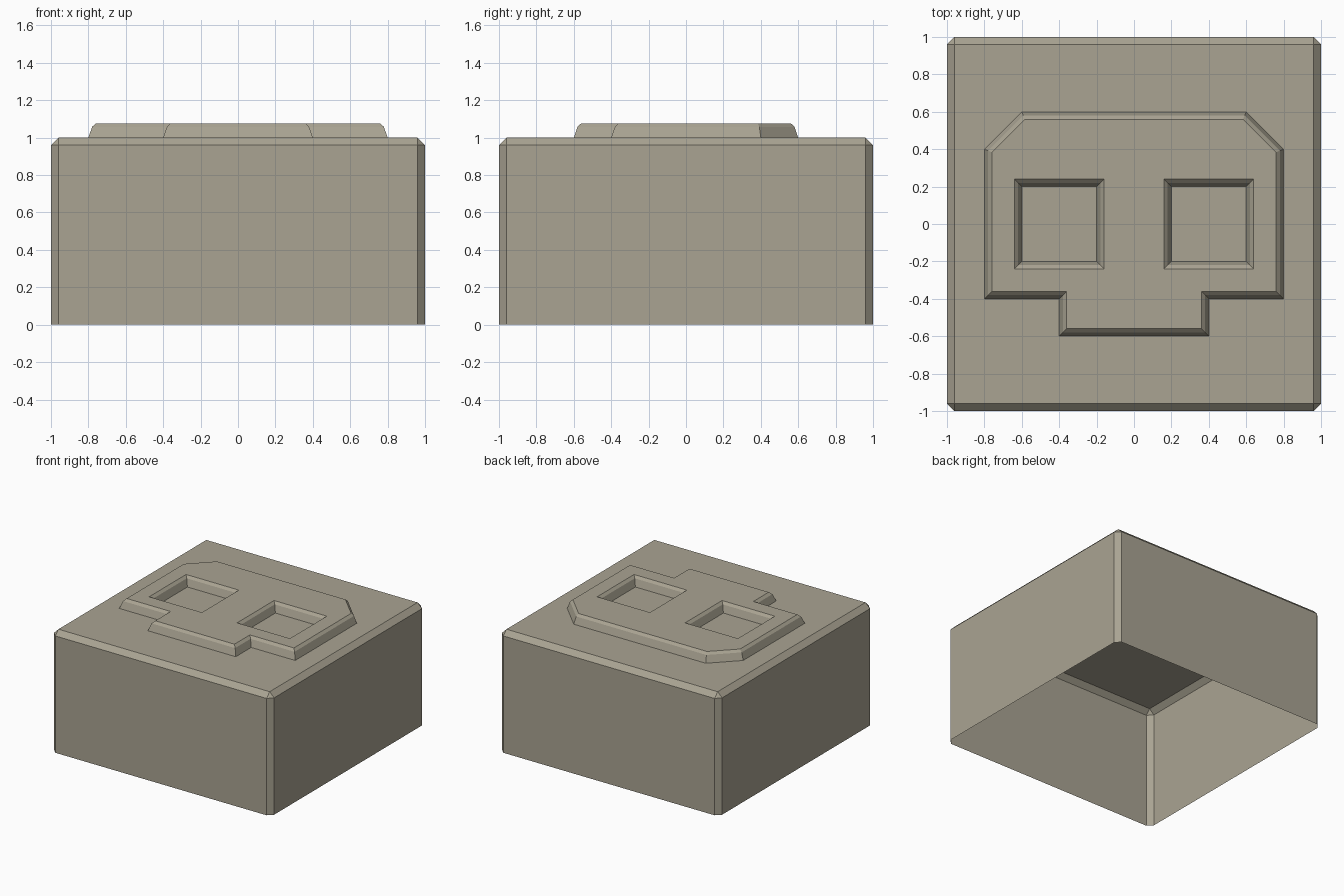
import bpy, bmesh
from mathutils import Vector

if "Cube" in bpy.data.objects:
    bpy.data.objects.remove(bpy.data.objects["Cube"])

mat = bpy.data.materials.new("warm_grey_stone")
mat.diffuse_color = (0.40, 0.37, 0.29, 1)
mat.use_nodes = True
mat.node_tree.nodes["Principled BSDF"].inputs["Base Color"].default_value = mat.diffuse_color


def finish(bm, name):
    mesh = bpy.data.meshes.new(name)
    bm.to_mesh(mesh)
    bm.free()
    mesh.materials.append(mat)
    obj = bpy.data.objects.new(name, mesh)
    bpy.context.collection.objects.link(obj)


def offset_left(loop, d):
    """Mitred offset of a closed loop to the left of its direction."""
    out = []
    for i, p in enumerate(loop):
        a = (p - loop[i - 1]).normalized()
        b = (loop[(i + 1) % len(loop)] - p).normalized()
        na, nb = Vector((-a.y, a.x)), Vector((-b.y, b.x))
        out.append(p + (na + nb) * d / (1 + na.dot(nb)))
    return out


# Block: open-bottomed shell with chamfered upright and top edges
bm = bmesh.new()
bmesh.ops.create_cube(bm, size=1)
for v in bm.verts:
    v.co = (v.co.x * 2, v.co.y * 2, v.co.z + 0.5)
edges = [e for e in bm.edges if max(v.co.z for v in e.verts) > 0.5]
bmesh.ops.bevel(bm, geom=edges, offset=0.04, offset_type='OFFSET',
                segments=1, affect='EDGES', profile=0.5)
bm.normal_update()
bottom = [f for f in bm.faces if f.normal.z < -0.9]
bmesh.ops.delete(bm, geom=bottom, context='FACES_ONLY')
finish(bm, "block_shell")

# Raised face plate: counter-clockwise outline, clockwise eye openings
half = [(0.4, -0.6), (0.4, -0.4), (0.8, -0.4), (0.8, 0.4), (0.6, 0.6)]
outline = half + [(-x, y) for x, y in reversed(half)]
loops = [outline]
for cx in (-0.4, 0.4):
    loops.append([(cx + x, y) for x, y in
                  ((-0.2, -0.2), (-0.2, 0.2), (0.2, 0.2), (0.2, -0.2))])

bm = bmesh.new()
rim = []
for loop in loops:
    loop = [Vector(p) for p in loop]
    rings = [[bm.verts.new((p.x, p.y, z)) for p in offset_left(loop, d)]
             for d, z in ((0, 1.0), (0.02, 1.058), (0.04, 1.077))]
    n = len(loop)
    for lo, hi in zip(rings, rings[1:]):
        for i in range(n):
            j = (i + 1) % n
            bm.faces.new((lo[i], lo[j], hi[j], hi[i]))
    rim += [bm.edges.get((rings[-1][i], rings[-1][(i + 1) % n])) for i in range(n)]

# Flat top of the plate, filled around the openings
res = bmesh.ops.triangle_fill(bm, edges=rim, use_beauty=True, normal=(0, 0, 1))
bm.normal_update()
for f in res["geom"]:
    if isinstance(f, bmesh.types.BMFace) and f.normal.z < 0:
        f.normal_flip()
finish(bm, "raised_face_plate")
